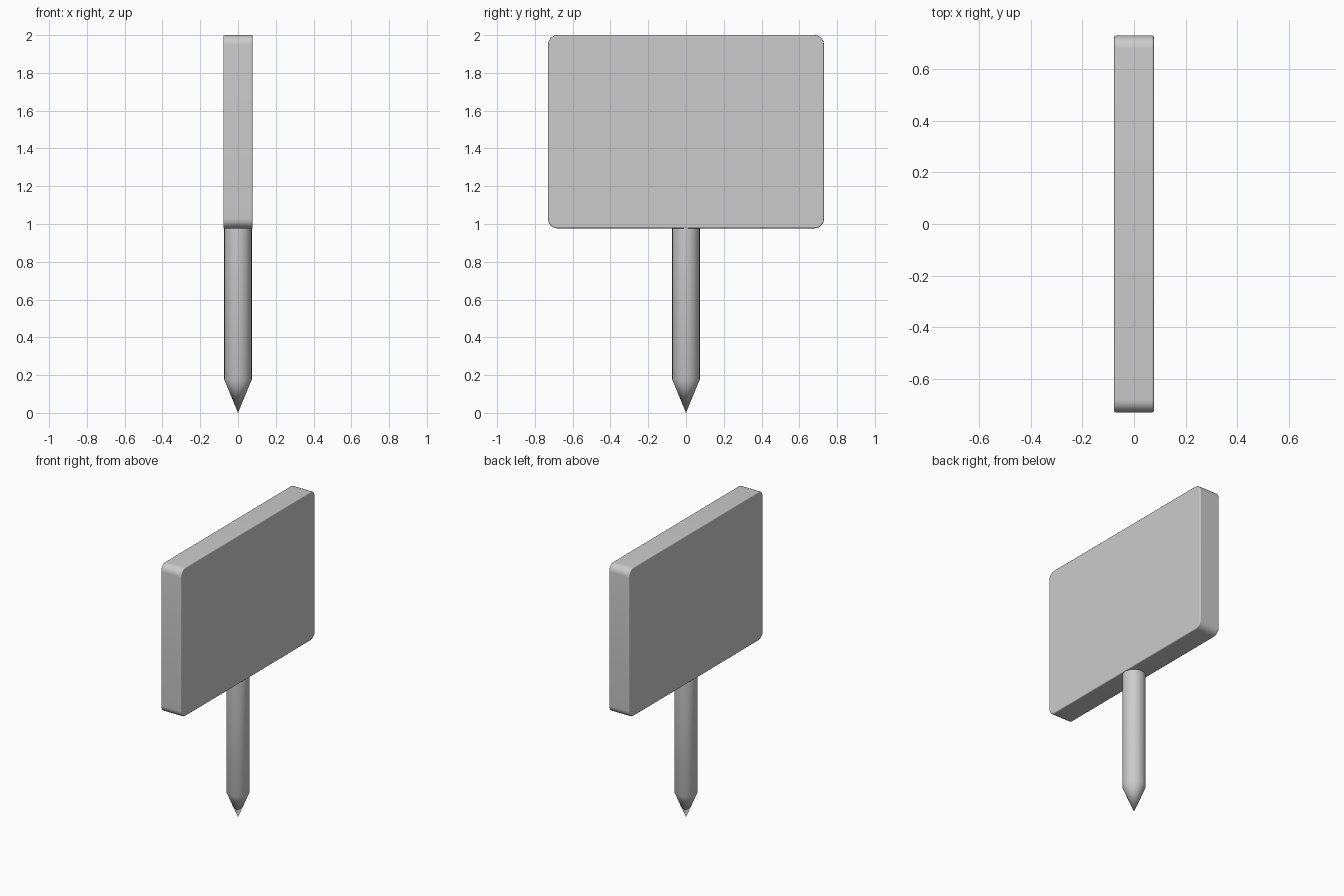
import bpy, bmesh
from math import sin, cos, pi

if "Cube" in bpy.data.objects:
    bpy.data.objects.remove(bpy.data.objects["Cube"])

HALF_W, HALF_T = 0.73, 0.077
BOTTOM, TOP, CORNER = 0.977, 2.0, 0.05


def finish(name, bm, angle):
    bmesh.ops.recalc_face_normals(bm, faces=bm.faces)
    mesh = bpy.data.meshes.new(name)
    bm.to_mesh(mesh)
    bm.free()
    obj = bpy.data.objects.new(name, mesh)
    bpy.context.collection.objects.link(obj)
    bpy.ops.object.select_all(action='DESELECT')
    obj.select_set(True)
    bpy.context.view_layer.objects.active = obj
    bpy.ops.object.shade_smooth_by_angle(angle=angle)
    return obj


# Sign board: rounded rectangle extruded through its thickness
bm = bmesh.new()
outline = []
for k, (sy, z) in enumerate([(1, TOP - CORNER), (-1, TOP - CORNER),
                             (-1, BOTTOM + CORNER), (1, BOTTOM + CORNER)]):
    for i in range(9):
        a = (k + i / 8) * pi / 2
        outline.append((-HALF_T, sy * (HALF_W - CORNER) + CORNER * cos(a),
                        z + CORNER * sin(a)))
face = bm.faces.new([bm.verts.new(p) for p in outline])
ext = bmesh.ops.extrude_face_region(bm, geom=[face], use_keep_orig=True)
bmesh.ops.translate(bm, vec=(2 * HALF_T, 0, 0),
                    verts=[v for v in ext['geom'] if isinstance(v, bmesh.types.BMVert)])
board = finish("sign_board", bm, pi / 6)

# Softened rim of the board
bevel = board.modifiers.new("rim", 'BEVEL')
bevel.width = 0.007
bevel.segments = 3
bevel.limit_method = 'ANGLE'
bevel.angle_limit = pi / 3
bevel.harden_normals = True

# Post: round stake with a pointed foot, set into the board
bm = bmesh.new()
sides = 32
rings = [[bm.verts.new((r * cos(2 * pi * i / sides), r * sin(2 * pi * i / sides), z))
          for i in range(sides)] for r, z in [(0.073, 0.177), (0.073, 1.0)]]
tip = bm.verts.new((0, 0, 0))
for i in range(sides):
    j = (i + 1) % sides
    bm.faces.new((tip, rings[0][j], rings[0][i]))
    bm.faces.new((rings[0][i], rings[0][j], rings[1][j], rings[1][i]))
bm.faces.new(rings[1])
finish("pointed_post", bm, pi / 6)
